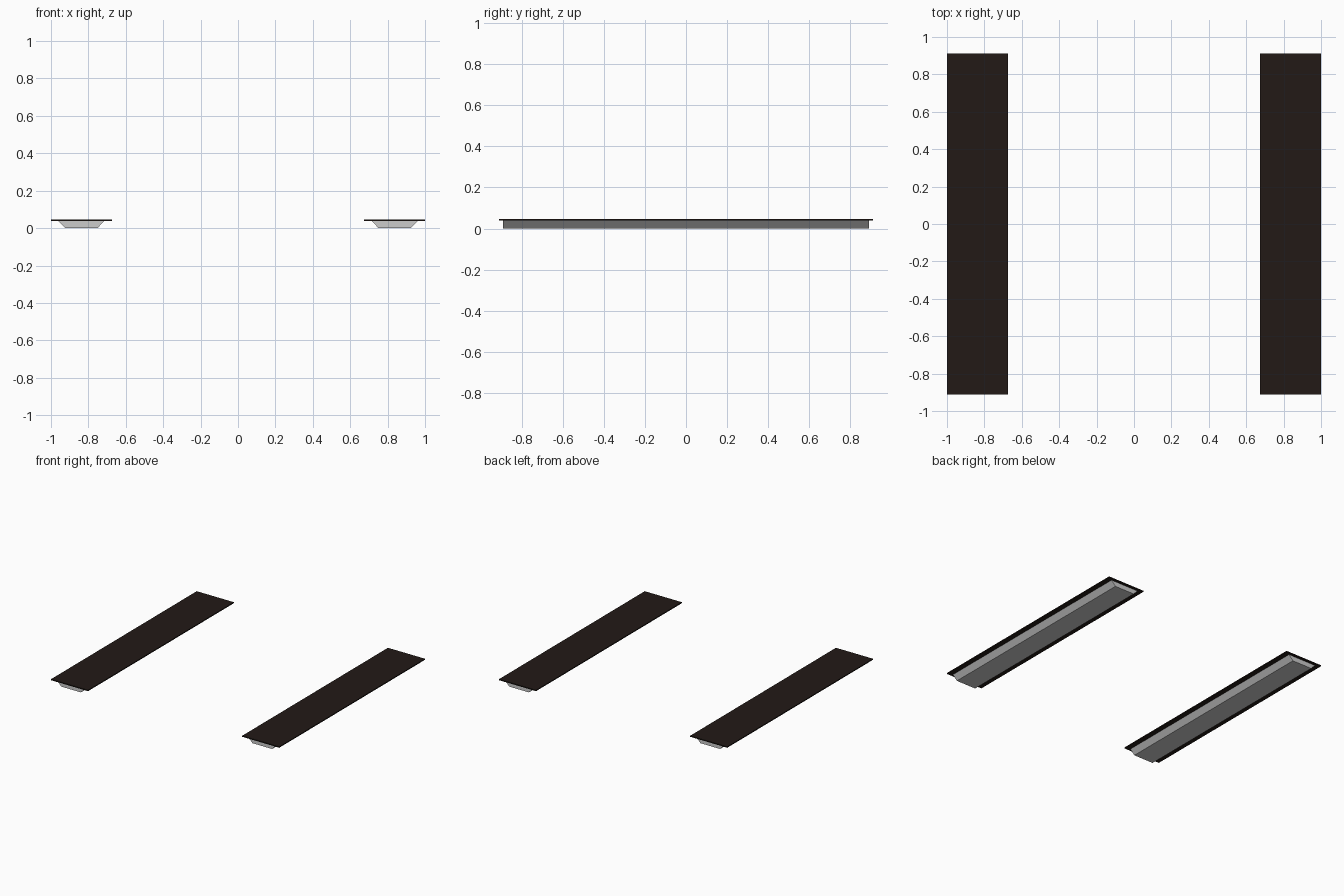
import bpy

if "Cube" in bpy.data.objects:
    bpy.data.objects.remove(bpy.data.objects["Cube"])

dark = bpy.data.materials.new("dark_wood")
dark.diffuse_color = (0.016, 0.010, 0.008, 1)
dark.use_nodes = True
dark.node_tree.nodes["Principled BSDF"].inputs["Base Color"].default_value = dark.diffuse_color


def prism(name, profile, half_len, mat=None):
    """Extrude an x-z profile along y."""
    n = len(profile)
    verts = [(x, y, z) for y in (-half_len, half_len) for x, z in profile]
    faces = [tuple(range(n)), tuple(range(2 * n - 1, n - 1, -1))]
    faces += [(i, i + n, (i + 1) % n + n, (i + 1) % n) for i in range(n)]
    mesh = bpy.data.meshes.new(name)
    mesh.from_pydata(verts, [], faces)
    obj = bpy.data.objects.new(name, mesh)
    bpy.context.collection.objects.link(obj)
    if mat:
        mesh.materials.append(mat)
    return obj


Z_TOP, Z_JOIN = 0.046, 0.038
for side, cx in (("left", -0.8375), ("right", 0.8375)):
    # thin dark board
    board = prism(side + "_board",
                  [(-0.1625, Z_JOIN), (0.1625, Z_JOIN), (0.1625, Z_TOP), (-0.1625, Z_TOP)],
                  0.912, dark)
    # tapered grey base under the board
    base = prism(side + "_base",
                 [(-0.086, 0), (0.086, 0), (0.123, Z_JOIN), (-0.123, Z_JOIN)],
                 0.892)
    board.location.x = base.location.x = cx
